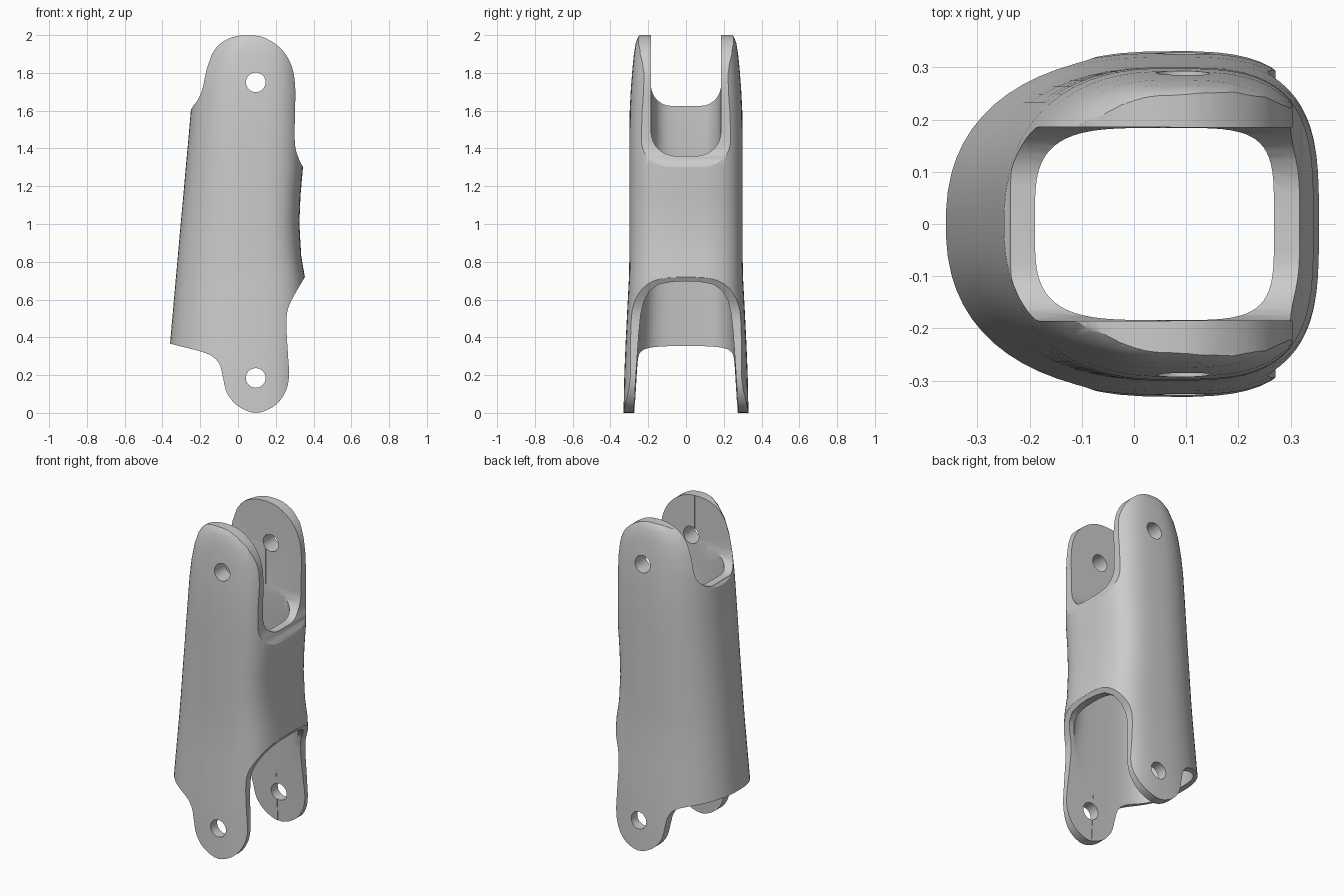
import bpy, bmesh
from math import cos, sin, pi, copysign
from mathutils import Vector

if "Cube" in bpy.data.objects:
    bpy.data.objects.remove(bpy.data.objects["Cube"])


def make_object(name, bm):
    bmesh.ops.recalc_face_normals(bm, faces=bm.faces)
    me = bpy.data.meshes.new(name)
    bm.to_mesh(me)
    bm.free()
    ob = bpy.data.objects.new(name, me)
    bpy.context.collection.objects.link(ob)
    return ob


def loft(name, sections, n_left, n_right, cx=0.06, sides=64):
    """Stack of lopsided superellipses: (z, left x, right x, half width)."""
    bm = bmesh.new()
    rings = []
    for z, xl, xr, w in sections:
        ring = []
        for i in range(sides):
            t = 2 * pi * (i + 0.5) / sides
            c, s = cos(t), sin(t)
            n = n_right if c > 0 else n_left
            a = xr - cx if c > 0 else cx - xl
            ring.append(bm.verts.new((cx + a * copysign(abs(c) ** (2 / n), c),
                                      w * copysign(abs(s) ** (2 / n), s), z)))
        rings.append(ring)
    for lo, hi in zip(rings, rings[1:]):
        for i in range(sides):
            j = (i + 1) % sides
            bm.faces.new((lo[i], lo[j], hi[j], hi[i]))
    bm.faces.new(rings[0][::-1])
    bm.faces.new(rings[-1])
    return make_object(name, bm)


def smooth_loop(points, steps=4):
    """Closed Catmull-Rom curve through the points."""
    p = [Vector(q) for q in points]
    out = []
    for i in range(len(p)):
        a, b, c, d = p[i - 1], p[i], p[(i + 1) % len(p)], p[(i + 2) % len(p)]
        for k in range(steps):
            t = k / steps
            out.append(0.5 * (2 * b + (c - a) * t + (2 * a - 5 * b + 4 * c - d) * t * t
                              + (3 * b - a - 3 * c + d) * t ** 3))
    return out


def prism(name, points, place, lo, hi):
    """Extrude a 2D outline between two positions along the remaining axis."""
    bm = bmesh.new()
    ends = [[bm.verts.new(place(u, v, w)) for u, v in points] for w in (lo, hi)]
    n = len(points)
    for i in range(n):
        j = (i + 1) % n
        bm.faces.new((ends[0][i], ends[0][j], ends[1][j], ends[1][i]))
    bm.faces.new(ends[0][::-1])
    bm.faces.new(ends[1])
    return make_object(name, bm)


def along_y(x, z, y):
    return (x, y, z)


def along_x(y, z, x):
    return (x, y, z)


def combine(body, tool, operation):
    mod = body.modifiers.new("cut", 'BOOLEAN')
    mod.operation = operation
    mod.solver = 'EXACT'
    mod.object = tool
    bpy.context.view_layer.objects.active = body
    bpy.ops.object.modifier_apply(modifier=mod.name)
    bpy.data.objects.remove(tool)


def rounded_slot(half, bottom, r, top):
    """U-shaped outline, open end up."""
    pts = [(half, top), (-half, top)]
    for k in range(9):
        t = pi + pi / 2 * k / 8
        pts.append((-half + r + r * cos(t), bottom + r + r * sin(t)))
    for k in range(9):
        t = 1.5 * pi + pi / 2 * k / 8
        pts.append((half - r + r * cos(t), bottom + r + r * sin(t)))
    return pts


# Outer body
body = loft("linkage_sleeve", [
    (-0.05, -0.395, 0.36, 0.332), (0.2, -0.376, 0.36, 0.327), (0.37, -0.36, 0.36, 0.32),
    (0.55, -0.344, 0.36, 0.311), (0.72, -0.329, 0.354, 0.302), (0.83, -0.319, 0.335, 0.3),
    (1.0, -0.304, 0.325, 0.3), (1.15, -0.29, 0.331, 0.3), (1.3, -0.277, 0.344, 0.3),
    (1.45, -0.263, 0.345, 0.3), (1.6, -0.25, 0.345, 0.298), (1.72, -0.235, 0.345, 0.292),
    (1.82, -0.215, 0.335, 0.284), (1.9, -0.185, 0.32, 0.276), (1.96, -0.14, 0.28, 0.266),
    (1.99, -0.1, 0.24, 0.254), (2.01, -0.06, 0.19, 0.238)], 2.35, 3.4)

# Front silhouette with the rounded lugs
outline = smooth_loop([
    (-0.6, 0.44), (-0.6, 1.3), (-0.4, 1.5), (-0.255, 1.6), (-0.215, 1.69), (-0.165, 1.85),
    (-0.11, 1.94), (-0.035, 1.987), (0.06, 2.0), (0.15, 1.982), (0.235, 1.92),
    (0.286, 1.83), (0.303, 1.72), (0.301, 1.57), (0.301, 1.43), (0.315, 1.365),
    (0.345, 1.3), (0.43, 1.17), (0.5, 1.0), (0.43, 0.84), (0.355, 0.72), (0.285, 0.6),
    (0.26, 0.53), (0.257, 0.44), (0.265, 0.3), (0.27, 0.19), (0.248, 0.105), (0.19, 0.035),
    (0.095, 0.0), (0.0, 0.036), (-0.058, 0.105), (-0.08, 0.19), (-0.095, 0.25),
    (-0.13, 0.295), (-0.2, 0.326), (-0.36, 0.367)])
combine(body, prism("silhouette", outline, along_y, -0.6, 0.6), 'INTERSECT')

# Hollow interior
combine(body, loft("cavity", [
    (-0.1, -0.34, 0.31, 0.278), (0.35, -0.31, 0.31, 0.255), (0.7, -0.275, 0.295, 0.24),
    (1.0, -0.245, 0.272, 0.22), (1.3, -0.215, 0.27, 0.188), (1.45, -0.2, 0.265, 0.184),
    (1.62, -0.19, 0.265, 0.184), (2.1, -0.18, 0.26, 0.184)], 3.8, 4.5), 'DIFFERENCE')

# Upper fork slot: deeper on the right than on the left
combine(body, prism("upper_right_slot", rounded_slot(0.185, 1.36, 0.13, 2.2),
                    along_x, 0.06, 0.6), 'DIFFERENCE')
combine(body, prism("upper_left_slot", rounded_slot(0.1855, 1.625, 0.11, 2.21),
                    along_x, -0.6, 0.07), 'DIFFERENCE')

# Lower arched opening on the right
half_arch = [(0.281, -0.1), (0.274, 0.05), (0.262, 0.25), (0.25, 0.42), (0.24, 0.52),
             (0.222, 0.595), (0.19, 0.65), (0.14, 0.682), (0.07, 0.694)]
arch = half_arch + [(0, 0.697)] + [(-y, z) for y, z in reversed(half_arch)]
combine(body, prism("lower_slot", arch, along_x, 0.08, 0.6), 'DIFFERENCE')

# Pivot holes through both pairs of lugs
for z in (1.75, 0.185):
    circle = [(0.094 + 0.052 * cos(2 * pi * k / 32), z + 0.052 * sin(2 * pi * k / 32))
              for k in range(32)]
    combine(body, prism("pivot_hole", circle, along_y, -0.6, 0.6), 'DIFFERENCE')

# Smooth shading with crisp rims
bpy.ops.object.select_all(action='DESELECT')
body.select_set(True)
bpy.context.view_layer.objects.active = body
bpy.ops.object.shade_smooth_by_angle(angle=pi / 6)
